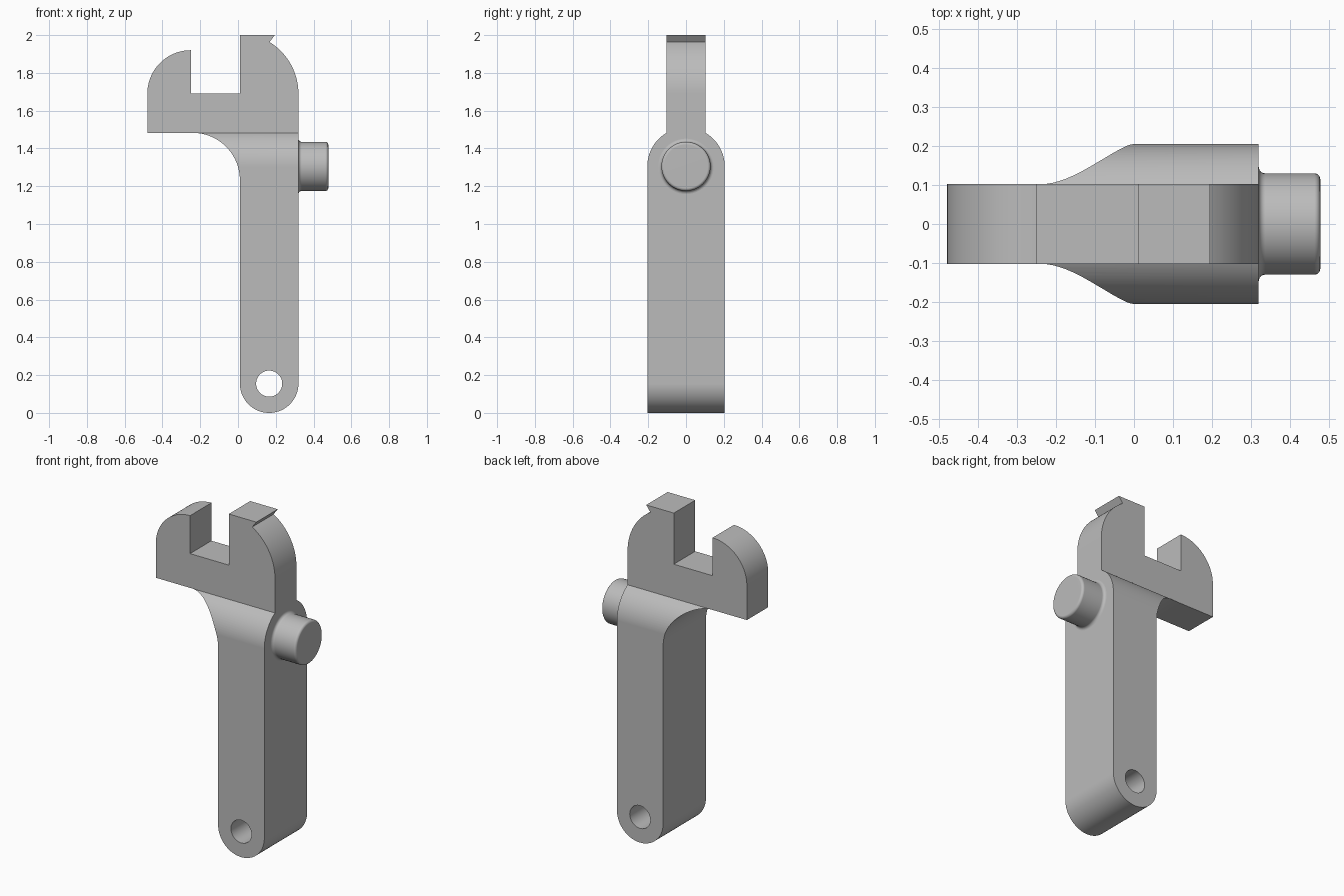
import bpy, bmesh, math
from mathutils import Matrix

if "Cube" in bpy.data.objects:
    bpy.data.objects.remove(bpy.data.objects["Cube"], do_unlink=True)

grey = bpy.data.materials.new("plain grey")
grey.use_nodes = True
grey.diffuse_color = (0.5, 0.5, 0.5, 1)
grey.node_tree.nodes["Principled BSDF"].inputs["Base Color"].default_value = (0.5, 0.5, 0.5, 1)


def arc(cx, cz, r, start, end, steps=24):
    """Points on a circular arc, angles in degrees."""
    angles = [math.radians(start + (end - start) * i / steps) for i in range(steps + 1)]
    return [(cx + r * math.cos(a), cz + r * math.sin(a)) for a in angles]


def make_object(name, bm):
    bmesh.ops.recalc_face_normals(bm, faces=bm.faces)
    mesh = bpy.data.meshes.new(name)
    bm.to_mesh(mesh)
    bm.free()
    mesh.materials.append(grey)
    obj = bpy.data.objects.new(name, mesh)
    bpy.context.collection.objects.link(obj)
    return obj


def prism(name, profile, half, along="y"):
    """Extrude a 2D profile by +-half along x or y."""
    bm = bmesh.new()
    if along == "y":
        verts = [bm.verts.new((u, -half, z)) for u, z in profile]
        step = (0, 2 * half, 0)
    else:
        verts = [bm.verts.new((-half, u, z)) for u, z in profile]
        step = (2 * half, 0, 0)
    face = bm.faces.new(verts)
    out = bmesh.ops.extrude_face_region(bm, geom=[face], use_keep_orig=True)
    moved = [g for g in out["geom"] if isinstance(g, bmesh.types.BMVert)]
    bmesh.ops.translate(bm, verts=moved, vec=step)
    return make_object(name, bm)


def boolean(obj, cutter, operation):
    mod = obj.modifiers.new(operation.title(), "BOOLEAN")
    mod.operation, mod.object, mod.solver = operation, cutter, "EXACT"
    bpy.context.view_layer.objects.active = obj
    bpy.ops.object.modifier_apply(modifier=mod.name)
    bpy.data.objects.remove(cutter, do_unlink=True)


def smooth(obj):
    bpy.ops.object.select_all(action="DESELECT")
    obj.select_set(True)
    bpy.context.view_layer.objects.active = obj
    bpy.ops.object.shade_smooth_by_angle(angle=math.radians(30))
    mod = obj.modifiers.new("Weighted normals", "WEIGHTED_NORMAL")
    mod.keep_sharp = True


LEFT, RIGHT = 0.01, 0.32          # handle sides
JOIN = 1.4825                     # height where head meets handle
MID, END_R = (LEFT + RIGHT) / 2, (RIGHT - LEFT) / 2
PIVOT = 1.305                     # button height

# Slotted head with rounded jaws and a small hooked notch
head = prism("head", [(-0.48, JOIN), (RIGHT, JOIN)]
             + arc(0, 1.69, 0.32, 0, 58.5)
             + [(0.195, 2.0), (LEFT, 2.0), (LEFT, 1.69), (-0.25, 1.69)]
             + arc(-0.25, 1.69, 0.23, 90, 180), 0.1025)

# Handle: rounded lower end, concave shoulder under the head
handle = prism("handle", arc(MID, END_R, END_R, 180, 360, 40)
               + [(RIGHT, JOIN)]
               + arc(-0.24, JOIN - 0.25, 0.25, 90, 0), 0.3)
# Arched outline across the handle's thickness
arch = prism("arch_cutter", [(-0.205, -0.1), (0.205, -0.1)]
             + arc(0, PIVOT, 0.205, 0, 180, 47), 0.6, "x")
boolean(handle, arch, "INTERSECT")
# Cross hole in the lower end
hole = prism("hole_cutter", arc(MID, END_R, 0.069, 0, 352.5, 47), 0.5)
boolean(handle, hole, "DIFFERENCE")

# Round side button: flared base, softened rim (x, radius)
outline = [(0.31, 0), (0.31, 0.146), (0.32, 0.146)]
outline += arc(0.337, 0.147, 0.017, 180, 270, 6)
outline += arc(0.463, 0.115, 0.015, 90, 0, 6)
outline += [(0.478, 0)]
bm = bmesh.new()
pts = [bm.verts.new((x, 0, r)) for x, r in outline]
edges = [bm.edges.new(pair) for pair in zip(pts, pts[1:])]
bmesh.ops.spin(bm, geom=pts + edges, cent=(0, 0, 0), axis=(1, 0, 0),
               angle=2 * math.pi, steps=48)
bmesh.ops.remove_doubles(bm, verts=bm.verts, dist=0.0002)
bmesh.ops.transform(bm, matrix=Matrix.Translation((0, 0, PIVOT)), verts=bm.verts)
button = make_object("side_button", bm)

for part in (head, handle, button):
    smooth(part)
